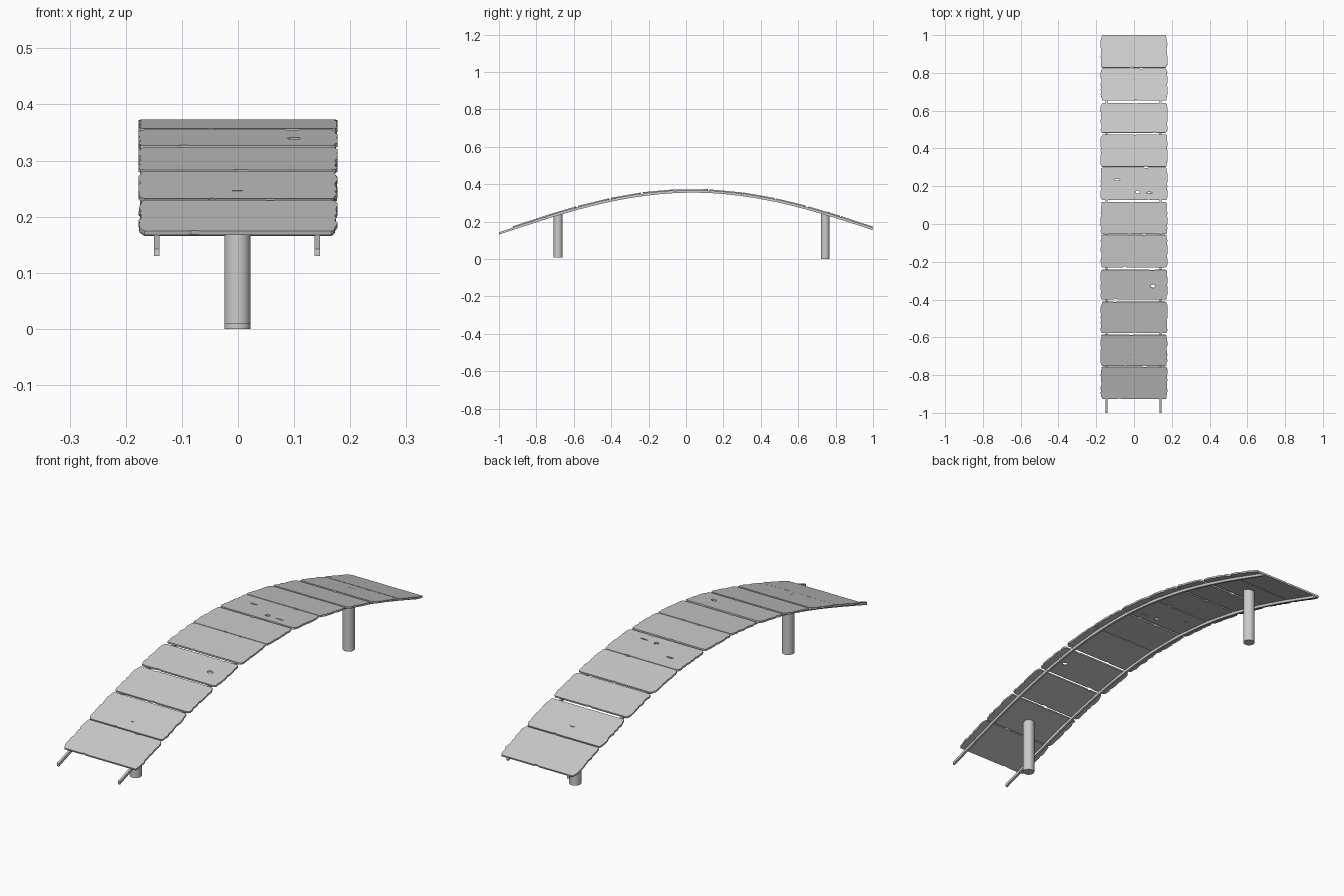
import bpy, bmesh, math, random
from mathutils import Matrix, Vector

if "Cube" in bpy.data.objects:
    bpy.data.objects.remove(bpy.data.objects["Cube"])

random.seed(7)
THICK = 0.0075


def arch(y):
    """Height of the walking surface along the bridge."""
    return 0.374 - 0.213 * (1 - math.cos(1.57 * (y - 0.035)))


def slope(y):
    return math.atan((arch(y + 0.001) - arch(y - 0.001)) / 0.002)


def finish(name, bm):
    bmesh.ops.recalc_face_normals(bm, faces=bm.faces)
    me = bpy.data.meshes.new(name)
    bm.to_mesh(me)
    bm.free()
    ob = bpy.data.objects.new(name, me)
    bpy.context.collection.objects.link(ob)
    return ob


def plank_outline(length):
    """Worn board outline: wavy short ends, nearly straight long edges with nicks."""
    hx, hl, c = 0.1765, length / 2, 0.010
    pts = []
    for s in (1, -1):
        # long edge with one shallow chip
        chip = random.uniform(-0.11, 0.11)
        w = random.uniform(0.006, 0.014)
        for x, d in ((-hx + c, 0), (chip - w, 0), (chip - w * .5, .003),
                     (chip + w * .5, .003), (chip + w, 0), (hx - c, 0)):
            pts.append((s * x, s * (-hl + d)))
        # wavy end
        n = 12
        for i in range(n + 1):
            t = i / n
            v = -hl + 0.004 + t * (length - 0.008)
            inset = 0.004 if i in (0, n) else 0.0
            bump = random.choice((-0.0015, 0, 0.001, 0.001, -0.004))
            pts.append((s * (hx - inset + bump), s * v))
    return pts


def plank(name, y0, y1):
    a, b = Vector((0, y0, arch(y0))), Vector((0, y1, arch(y1)))
    mid, d = (a + b) / 2, b - a
    mid.z += random.uniform(0.0, 0.0015)
    bm = bmesh.new()
    face = bm.faces.new([bm.verts.new((x, v, 0)) for x, v in plank_outline(d.length)])
    out = bmesh.ops.extrude_face_region(bm, geom=[face])
    vs = [g for g in out["geom"] if isinstance(g, bmesh.types.BMVert)]
    bmesh.ops.translate(bm, verts=vs, vec=(0, 0, -THICK))
    rot = Matrix.Rotation(math.atan2(d.z, d.y), 4, 'X')
    bm.transform(Matrix.Translation(mid) @ rot)
    return finish(name, bm)


def knot_hole(board, x, y, rx, ry):
    """Punch an oval knot hole through a board."""
    bpy.ops.mesh.primitive_cylinder_add(vertices=10, radius=1, depth=0.1,
                                        location=(x, y, arch(y)),
                                        rotation=(slope(y), 0, 0))
    cutter = bpy.context.object
    cutter.scale = (rx, ry, 1)
    cutter.hide_render = True
    mod = board.modifiers.new("knot", 'BOOLEAN')
    mod.operation, mod.object, mod.solver = 'DIFFERENCE', cutter, 'EXACT'
    bpy.context.view_layer.objects.active = board
    bpy.ops.object.modifier_apply(modifier=mod.name)
    bpy.data.objects.remove(cutter)


def rail(name, x, y0=-1.0, y1=0.997, n=28, w=0.0095, h=0.0125):
    """Square beam swept along the arch beneath the boards."""
    bm = bmesh.new()
    prev = None
    for i in range(n + 1):
        y = y0 + (y1 - y0) * i / n
        top = arch(y) - THICK + 0.0005
        ring = [bm.verts.new((x + sx * w / 2, y, top - dz))
                for sx, dz in ((-1, 0), (1, 0), (1, h), (-1, h))]
        if prev:
            for k in range(4):
                bm.faces.new((prev[k], prev[k - 1], ring[k - 1], ring[k]))
        else:
            bm.faces.new(ring)
        prev = ring
    bm.faces.new(prev)
    ob = finish(name, bm)
    bpy.context.view_layer.objects.active = ob
    ob.select_set(True)
    bpy.ops.object.shade_smooth_by_angle()
    ob.select_set(False)


def post(name, y, z0):
    """Round support post."""
    z1 = arch(y) - THICK * 0.7
    bpy.ops.mesh.primitive_cylinder_add(vertices=24, radius=0.0235, depth=z1 - z0,
                                        location=(-0.001, y, (z0 + z1) / 2))
    bpy.context.object.name = name
    bpy.ops.object.shade_smooth_by_angle()
    bpy.context.object.select_set(False)


# Deck boards, front to back
spans = [(-.927, -.757), (-.753, -.588), (-.578, -.413), (-.401, -.243),
         (-.229, -.057), (-.053, .117), (.127, .300), (.304, .474),
         (.484, .640), (.655, .824), (.829, 1.0)]
boards = [plank(f"deck_board_{i + 1}", *s) for i, s in enumerate(spans)]

# Knot holes
knot_hole(boards[3], 0.10, -0.33, 0.012, 0.009)
knot_hole(boards[6], 0.02, 0.17, 0.010, 0.009)
knot_hole(boards[6], 0.08, 0.166, 0.018, 0.003)
knot_hole(boards[6], -0.09, 0.235, 0.018, 0.004)

# Under-deck rails and posts
rail("left_rail", -0.145)
rail("right_rail", 0.141)
post("front_post", -0.684, 0.009)
post("back_post", 0.744, 0.0)
